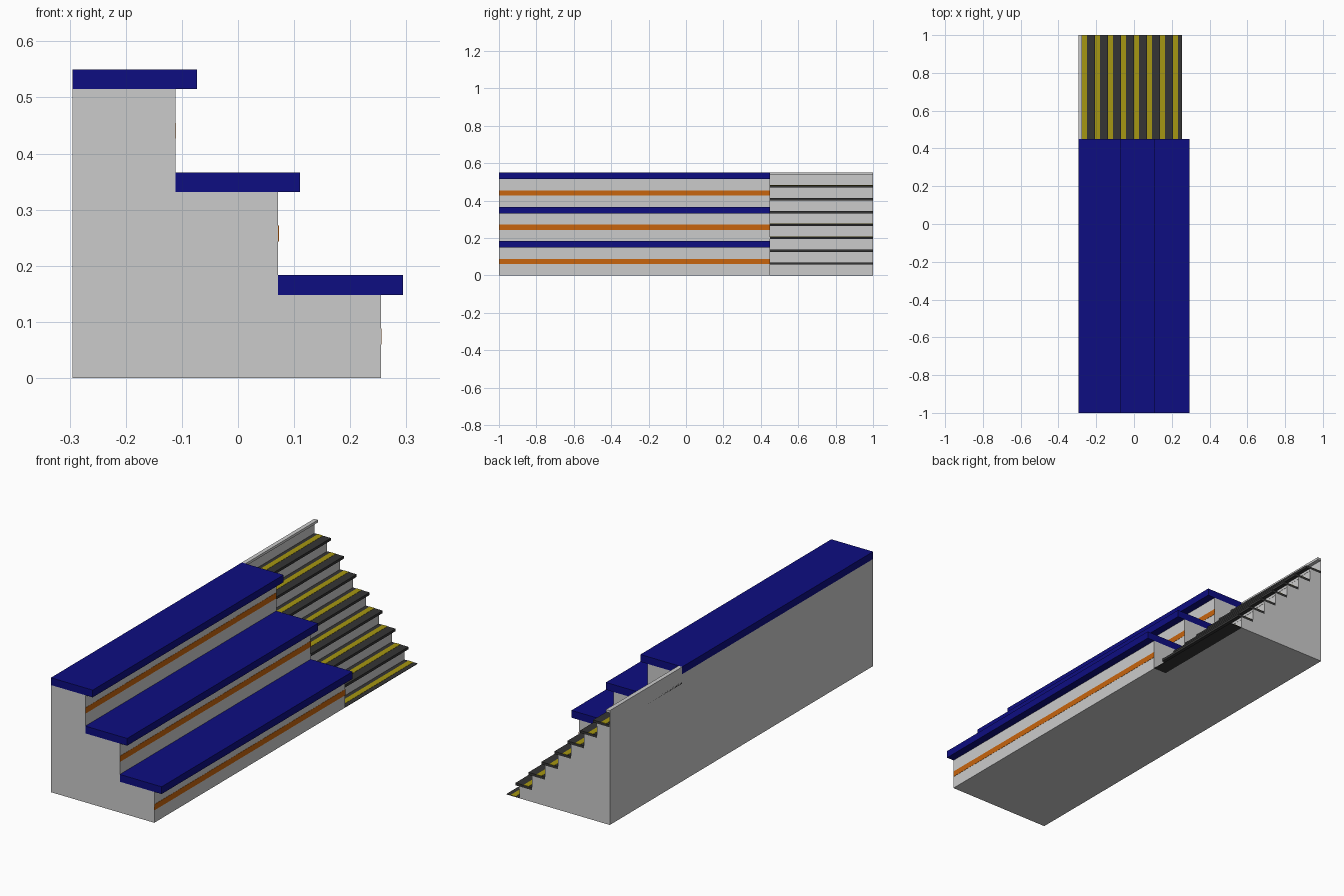
import bpy

if "Cube" in bpy.data.objects:
    bpy.data.objects.remove(bpy.data.objects["Cube"])

X0, X1 = -0.295, 0.255      # back and front of the solid bodies
Y0, YM, Y1 = -1.0, 0.45, 1.0  # seating section, then stair section
H = 0.55


def material(name, rgb):
    m = bpy.data.materials.new(name)
    m.diffuse_color = (*rgb, 1)
    m.use_nodes = True
    m.node_tree.nodes["Principled BSDF"].inputs["Base Color"].default_value = m.diffuse_color
    return m


BLUE = material("seat_blue", (0.004, 0.004, 0.22))
ORANGE = material("stripe_orange", (0.58, 0.13, 0.004))
YELLOW = material("strip_yellow", (0.38, 0.31, 0.006))
DARK = material("tread_dark", (0.035, 0.035, 0.035))
LIGHT = material("strip_light", (0.58, 0.58, 0.58))


def prism(name, profile, y0, y1, mat=None):
    """Extrude an (x, z) profile along y."""
    n = len(profile)
    verts = [(x, y, z) for y in (y0, y1) for x, z in profile]
    faces = [tuple(range(n)), tuple(range(2 * n - 1, n - 1, -1))]
    faces += [(i, i + n, (i + 1) % n + n, (i + 1) % n) for i in range(n)]
    me = bpy.data.meshes.new(name)
    me.from_pydata(verts, [], faces)
    ob = bpy.data.objects.new(name, me)
    bpy.context.collection.objects.link(ob)
    if mat:
        me.materials.append(mat)
    return ob


def slab(name, x0, x1, z0, z1, y0, y1, mat=None):
    return prism(name, [(x0, z0), (x1, z0), (x1, z1), (x0, z1)], y0, y1, mat)


def stepped_profile(steps):
    """Closed profile from a list of (front x, top z), lowest step first."""
    pts = [(X0, 0), (steps[0][0], 0)]
    for i, (x, z) in enumerate(steps):
        pts.append((x, z))
        pts.append((steps[i + 1][0] if i + 1 < len(steps) else X0, z))
    return pts


# Seating section: three big tiers with overhanging seats and riser stripes
rise, run, thick, over = H / 3, (X1 - X0) / 3, 0.035, 0.039
tiers = [(X1 - i * run, (i + 1) * rise - thick) for i in range(3)]
prism("seating_body", stepped_profile(tiers), Y0, YM)
for i, (x, z) in enumerate(tiers):
    slab(f"seat_{i + 1}", x - run, x + over, z, z + thick, Y0, YM, BLUE)
    mid = (i * rise + z) / 2
    slab(f"riser_stripe_{i + 1}", x - 0.002, x + 0.001,
         mid - 0.014, mid + 0.014, Y0, YM, ORANGE)

# Stair section: eight small steps ending in a thin back wall
N, nose, tt = 8, 0.02, 0.012
r, g = H / N, (X1 - X0) / N
steps = [(X1 - k * g, k * r - tt) for k in range(1, N)] + [(X0 + 0.002, H - tt)]
prism("stair_body", stepped_profile(steps), YM, Y1)

for k in range(N):
    front, back, top = X1 - k * g, X1 - (k + 1) * g, k * r
    if k == 0:
        slab("tread_ground", back, front, 0, 0.002, YM, Y1, DARK)
        top = 0.002
    else:
        slab(f"tread_{k}", back, front + nose, top - tt, top, YM, Y1, DARK)
        # pale strip on the riser just under the nosing
        slab(f"riser_strip_{k}", front - 0.001, front + 0.001,
             top - 2 * tt, top - tt, YM, Y1, LIGHT)
    # yellow safety strip
    slab(f"safety_strip_{k}", back + nose, back + nose + 0.027,
         top - 0.001, top + 0.001, YM, Y1, YELLOW)

# Top landing lip
slab("landing_lip", X0, X0 + nose, H - tt, H, YM, Y1)
